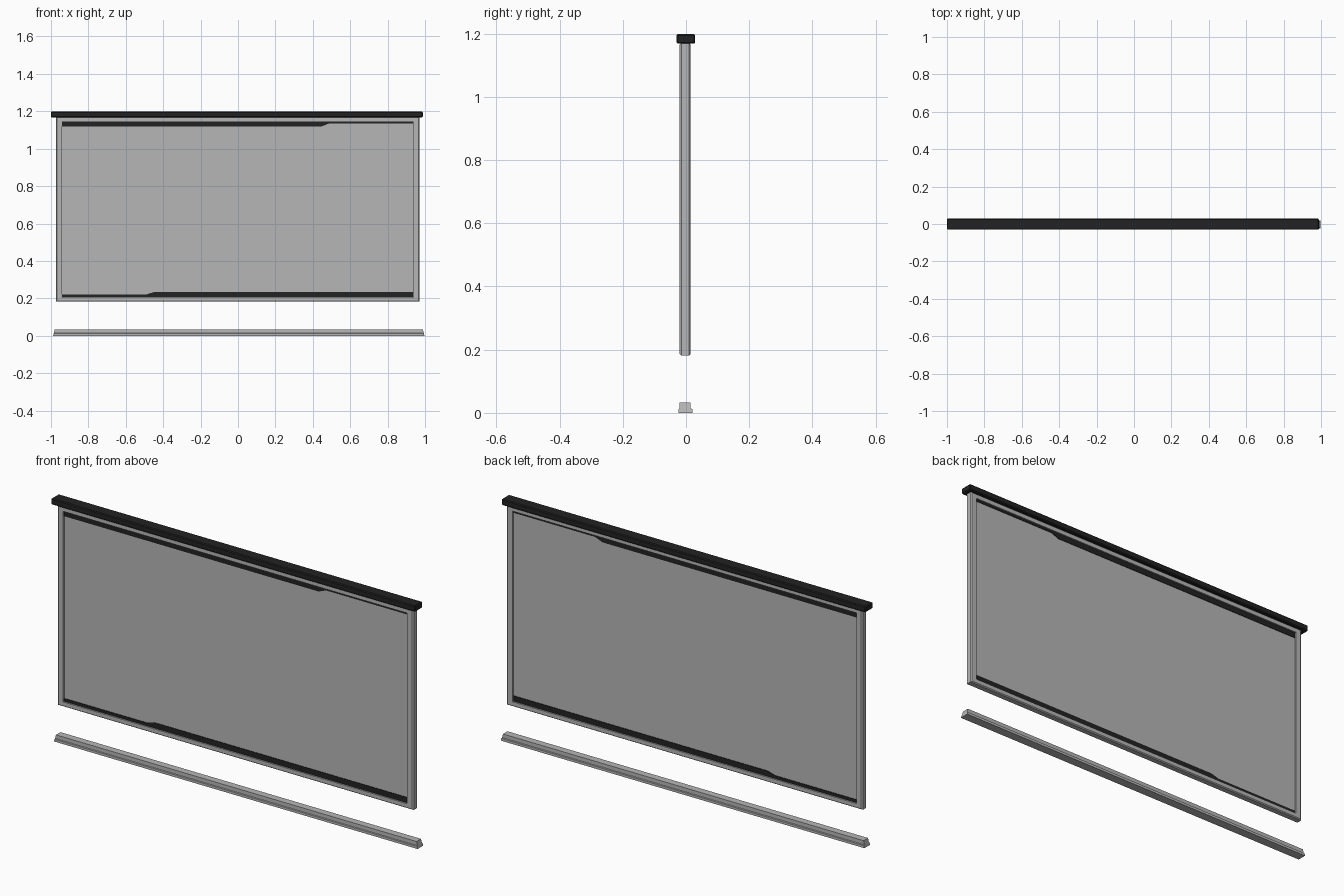
import bpy
import bmesh

cube = bpy.data.objects.get("Cube")
if cube:
    bpy.data.objects.remove(cube)


def material(name, value):
    mat = bpy.data.materials.new(name)
    mat.use_nodes = True
    colour = (value, value, value, 1)
    mat.diffuse_color = colour
    bsdf = mat.node_tree.nodes["Principled BSDF"]
    bsdf.inputs["Base Color"].default_value = colour
    bsdf.inputs["Roughness"].default_value = 0.6
    return mat


GREY = material("light grey", 0.47)
BLACK = material("black", 0.016)


def skin(name, rings, mat, closed=False):
    """Bridge matching rings of points, capping the ends unless closed."""
    bm = bmesh.new()
    loops = [[bm.verts.new(p) for p in ring] for ring in rings]
    n = len(loops[0])
    pairs = list(zip(loops, loops[1:]))
    if closed:
        pairs.append((loops[-1], loops[0]))
    else:
        bm.faces.new(loops[0])
        bm.faces.new(loops[-1])
    for a, b in pairs:
        for i in range(n):
            j = (i + 1) % n
            bm.faces.new((a[i], a[j], b[j], b[i]))
    bmesh.ops.recalc_face_normals(bm, faces=bm.faces[:])
    mesh = bpy.data.meshes.new(name)
    bm.to_mesh(mesh)
    bm.free()
    mesh.materials.append(mat)
    obj = bpy.data.objects.new(name, mesh)
    bpy.context.collection.objects.link(obj)
    return obj


def bevel(obj, width):
    mod = obj.modifiers.new("chamfer", 'BEVEL')
    mod.width = width
    mod.segments = 1


def box(name, x, y, z, mat):
    rings = [[(px, y[0], z[0]), (px, y[1], z[0]), (px, y[1], z[1]), (px, y[0], z[1])] for px in x]
    return skin(name, rings, mat)


def plate(name, outline, y, mat):
    return skin(name, [[(x, py, z) for x, z in outline] for py in y], mat)


# Mitred frame: section as (inset from outer edge, depth), chamfered outside
LEFT, RIGHT, LOW, HIGH = -0.973, 0.97, 0.182, 1.17
WIDTH = 0.033
section = [(0.006, -0.02), (WIDTH, -0.02), (WIDTH, 0.015),
           (0.006, 0.015), (0, 0.01), (0, -0.015)]
corners = [(LEFT, LOW, 1, 1), (RIGHT, LOW, -1, 1), (RIGHT, HIGH, -1, -1), (LEFT, HIGH, 1, -1)]
# The rails are a little slimmer than the posts
skin("frame", [[(x + sx * d, y, z + sz * d * 0.72) for d, y in section]
               for x, z, sx, sz in corners], GREY, closed=True)

# Recessed panel
inner_l, inner_r = LEFT + WIDTH, RIGHT - WIDTH
inner_b, inner_t = 0.206, 1.146
box("panel", (inner_l - 0.01, inner_r + 0.01), (-0.011, 0.006),
    (inner_b - 0.01, inner_t + 0.01), GREY)

# Stepped dark strips, visible on both faces of the panel
STRIP_Y = (-0.0135, 0.0085)
plate("top_strip", [(inner_l, inner_t), (inner_r, inner_t), (inner_r, inner_t - 0.01),
                    (0.49, inner_t - 0.01), (0.45, inner_t - 0.026),
                    (inner_l, inner_t - 0.026)], STRIP_Y, BLACK)
plate("bottom_strip", [(inner_l, inner_b), (inner_r, inner_b), (inner_r, inner_b + 0.027),
                       (-0.45, inner_b + 0.027), (-0.49, inner_b + 0.015),
                       (inner_l, inner_b + 0.015)], STRIP_Y, BLACK)

# Dark top cap
bevel(box("top_cap", (-1, 0.988), (-0.03, 0.029), (1.168, 1.198), BLACK), 0.004)

# Separate stepped bottom bar with tapered ends
profile = [(-0.024, 0), (0.02, 0), (0.02, 0.012), (0.015, 0.014),
           (0.015, 0.033), (-0.02, 0.033), (-0.02, 0.014), (-0.024, 0.012)]
taper = 0.25
skin("bottom_bar", [[(end - side * z * taper, y, z) for y, z in profile]
                    for end, side in ((-0.988, -1), (0.997, 1))], GREY)
